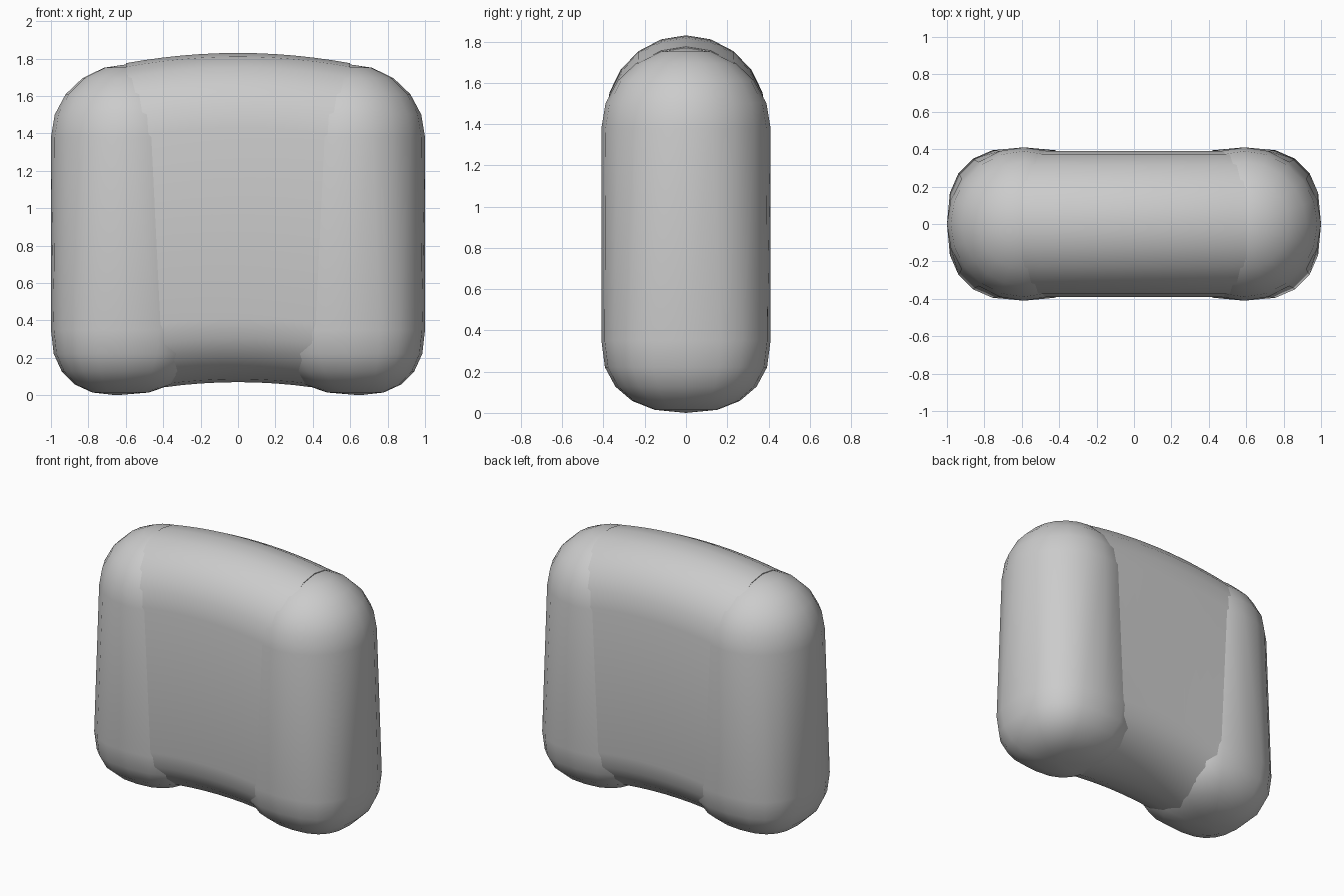
import bpy
import bmesh
from math import sin, cos, pi, copysign

cube = bpy.data.objects.get("Cube")
if cube:
    bpy.data.objects.remove(cube, do_unlink=True)

grey = bpy.data.materials.new("plain grey")
grey.use_nodes = True
colour = (0.6, 0.6, 0.6, 1)
grey.diffuse_color = colour
grey.node_tree.nodes["Principled BSDF"].inputs["Base Color"].default_value = colour

STEPS = 5  # segments per quarter round


def bulge(value, power):
    """Turn a sine or cosine into its superellipse counterpart."""
    return copysign(abs(value) ** (2 / power), value)


def quarter(radius, height, power):
    """Points of a quarter round from the tip (0, height) to the rim (radius, 0)."""
    angles = [pi / 2 * i / STEPS for i in range(STEPS + 1)]
    return [(radius * bulge(sin(a), power), height * bulge(cos(a), power)) for a in angles]


def loft(name, rings, closed_ends):
    """Skin a list of equal rings into one smooth object."""
    bm = bmesh.new()
    loops = [[bm.verts.new(p) for p in ring] for ring in rings]
    for lo, hi in zip(loops, loops[1:]):
        n = len(lo)
        for i in range(n):
            j = (i + 1) % n
            bm.faces.new((lo[i], lo[j], hi[j], hi[i]))
    if closed_ends:
        bm.faces.new(loops[0])
        bm.faces.new(loops[-1])
    bmesh.ops.remove_doubles(bm, verts=bm.verts, dist=0.0005)
    bmesh.ops.recalc_face_normals(bm, faces=bm.faces)
    mesh = bpy.data.meshes.new(name)
    bm.to_mesh(mesh)
    bm.free()
    mesh.materials.append(grey)
    ob = bpy.data.objects.new(name, mesh)
    bpy.context.collection.objects.link(ob)
    bpy.ops.object.select_all(action="DESELECT")
    ob.select_set(True)
    bpy.context.view_layer.objects.active = ob
    bpy.ops.object.shade_smooth_by_angle(angle=pi / 4)


def column_ring(sx, centre, radius, z, power):
    """One horizontal ring of a column, squarer for a higher power."""
    angles = [pi / 2 * k / STEPS for k in range(4 * STEPS)]
    return [(sx * (centre + radius * bulge(cos(a), power)),
             radius * bulge(sin(a), power), z) for a in angles]


# Upright side columns: squarish foot with its tip set outward, round dome on top
R = 0.41
for side, sx in (("right", -1), ("left", 1)):
    foot = [column_ring(sx, 0.59 + 0.06 * (1 - r / R), r, 0.35 - h, 2.6)
            for r, h in quarter(R, 0.35, 2.35)]
    dome = [column_ring(sx, 0.59, r, 1.38 + h, 2)
            for r, h in reversed(quarter(R, 0.39, 2))]
    loft(side + "_column", foot + dome, False)

# Arched centre panel with rounded top and bottom edges
rings = []
for i in range(13):
    x = -0.6 + 0.1 * i
    bend = (x / 0.6) ** 2
    top, bottom = 1.83 - 0.055 * bend, 0.07 - 0.063 * bend
    upper = [(y, top - 0.4 + h) for y, h in quarter(0.39, 0.4, 2)]
    lower = [(y, bottom + 0.34 - h) for y, h in reversed(quarter(0.39, 0.34, 2))]
    half = upper + lower
    rings.append([(x, y, z) for y, z in half]
                 + [(x, -y, z) for y, z in reversed(half[1:-1])])
loft("centre_panel", rings, True)
